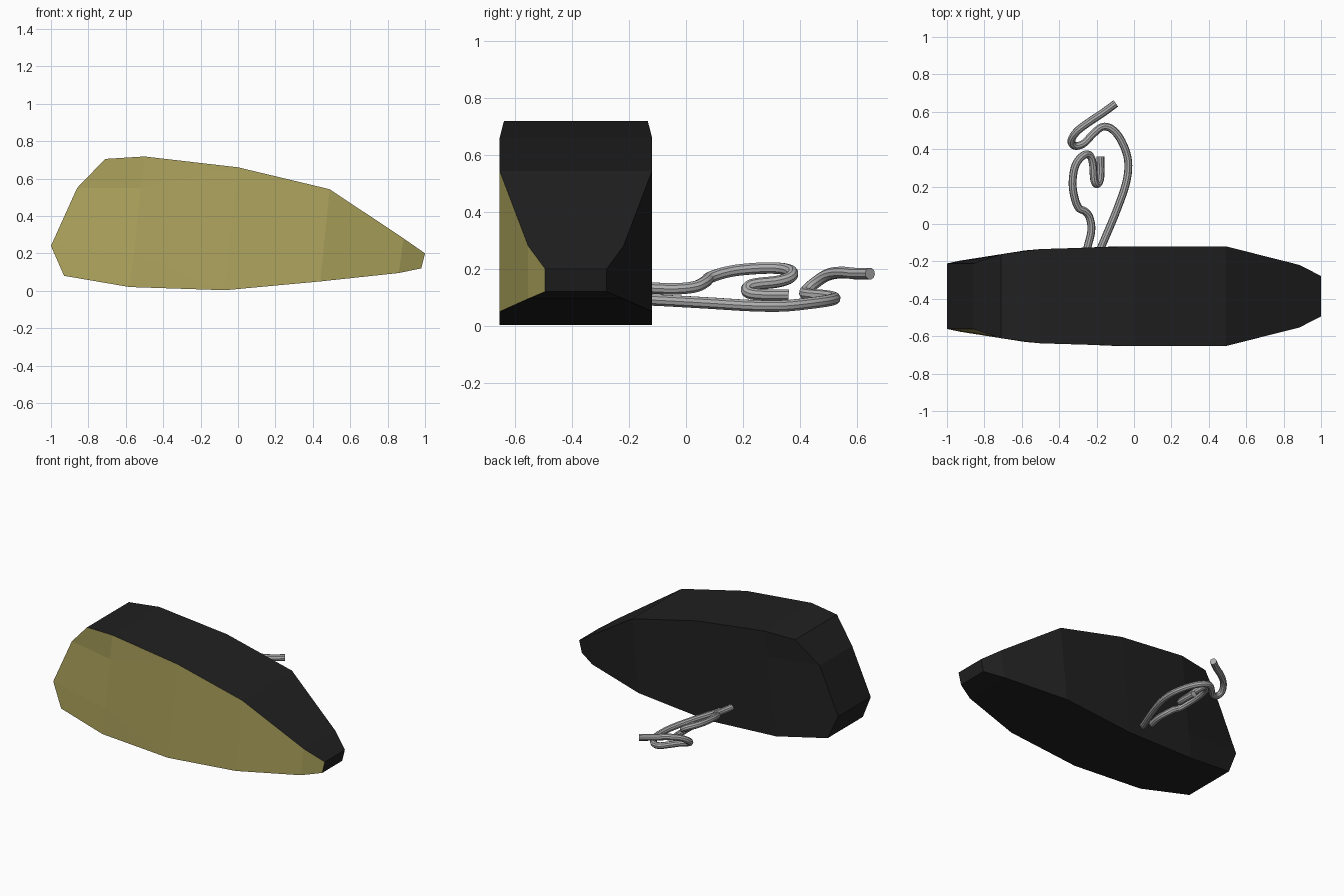
import bpy, bmesh
from mathutils import Vector

if "Cube" in bpy.data.objects:
    bpy.data.objects.remove(bpy.data.objects["Cube"])


def material(name, rgb):
    m = bpy.data.materials.new(name)
    m.diffuse_color = (*rgb, 1)
    m.use_nodes = True
    m.node_tree.nodes["Principled BSDF"].inputs["Base Color"].default_value = m.diffuse_color
    return m


gold = material("dull gold", (0.43, 0.375, 0.112))
black = material("black", (0.0145, 0.0145, 0.0145))
steel = material("wire grey", (0.42, 0.42, 0.42))

# Body outline: x, z, half depth (clockwise from the left tip)
MID_Y = -0.386
outline = [
    (-1.0, 0.24, 0.175), (-0.86, 0.55, 0.175), (-0.71, 0.705, 0.225),
    (-0.5, 0.718, 0.252), (0.0, 0.66, 0.267), (0.49, 0.543, 0.267),
    (0.885, 0.28, 0.167), (1.0, 0.20, 0.108),
    (0.98, 0.12, 0.108), (0.86, 0.095, 0.167), (0.44, 0.05, 0.267),
    (-0.07, 0.003, 0.267), (-0.58, 0.02, 0.245), (-0.93, 0.08, 0.190),
]
inner = [(-0.52, 0.55, 0.250), (-0.555, 0.20, 0.247)]
# Facets of the front and back; 14 and 15 are the inner points
facets = [(1, 2, 3, 14), (0, 1, 14, 15), (13, 0, 15, 12),
          (14, 3, 4), (15, 14, 4, 11), (12, 15, 11),
          (4, 5, 10, 11), (5, 6, 9, 10), (6, 7, 8, 9)]

bm = bmesh.new()
points = outline + inner
front = [bm.verts.new((x, MID_Y - d, z)) for x, z, d in points]
back = [bm.verts.new((x, MID_Y + d, z)) for x, z, d in points]
for f in facets:
    bm.faces.new([front[i] for i in f]).material_index = 1
    bm.faces.new([back[i] for i in reversed(f)])
n = len(outline)
for i in range(n):
    j = (i + 1) % n
    bm.faces.new([front[i], back[i], back[j], front[j]])
bmesh.ops.recalc_face_normals(bm, faces=bm.faces[:])
mesh = bpy.data.meshes.new("body")
bm.to_mesh(mesh)
bm.free()
mesh.materials.append(black)
mesh.materials.append(gold)
bpy.context.collection.objects.link(bpy.data.objects.new("body", mesh))


# Bent wires on the back
def wire(name, pts):
    c = bpy.data.curves.new(name, 'CURVE')
    c.dimensions = '3D'
    c.bevel_depth = 0.021
    c.bevel_resolution = 3
    c.resolution_u = 8
    c.use_fill_caps = True
    s = c.splines.new('BEZIER')
    s.bezier_points.add(len(pts) - 1)
    for i, (bp, p) in enumerate(zip(s.bezier_points, pts)):
        # smooth tangents through neighbouring points
        p = Vector(p)
        a = Vector(pts[max(i - 1, 0)])
        b = Vector(pts[min(i + 1, len(pts) - 1)])
        t = (b - a).normalized()
        bp.co = p
        bp.handle_left_type = bp.handle_right_type = 'FREE'
        bp.handle_left = p - t * (p - a).length / 3
        bp.handle_right = p + t * (b - p).length / 3
    c.materials.append(steel)
    o = bpy.data.objects.new(name, c)
    bpy.context.collection.objects.link(o)
    bpy.ops.object.select_all(action='DESELECT')
    o.select_set(True)
    bpy.context.view_layer.objects.active = o
    bpy.ops.object.convert(target='MESH')
    bpy.ops.object.shade_smooth_by_angle()


wire("long_wire", [
    (-0.19, -0.16, 0.092), (-0.165, -0.10, 0.09), (-0.09, 0.08, 0.08),
    (-0.04, 0.23, 0.071), (-0.032, 0.34, 0.07), (-0.065, 0.44, 0.08),
    (-0.115, 0.505, 0.09), (-0.165, 0.52, 0.098), (-0.215, 0.485, 0.105),
    (-0.27, 0.43, 0.11), (-0.315, 0.418, 0.118), (-0.335, 0.445, 0.145),
    (-0.305, 0.495, 0.178), (-0.24, 0.545, 0.187), (-0.165, 0.595, 0.183),
    (-0.097, 0.645, 0.183)])
wire("short_wire", [
    (-0.26, -0.16, 0.137), (-0.245, -0.11, 0.132), (-0.228, -0.03, 0.13),
    (-0.238, 0.035, 0.138), (-0.262, 0.068, 0.155), (-0.295, 0.085, 0.17),
    (-0.32, 0.15, 0.19), (-0.328, 0.23, 0.2), (-0.31, 0.32, 0.202),
    (-0.265, 0.37, 0.19), (-0.235, 0.365, 0.17), (-0.22, 0.32, 0.155),
    (-0.215, 0.25, 0.147), (-0.208, 0.22, 0.138), (-0.193, 0.215, 0.12),
    (-0.18, 0.25, 0.11), (-0.18, 0.36, 0.108)])
